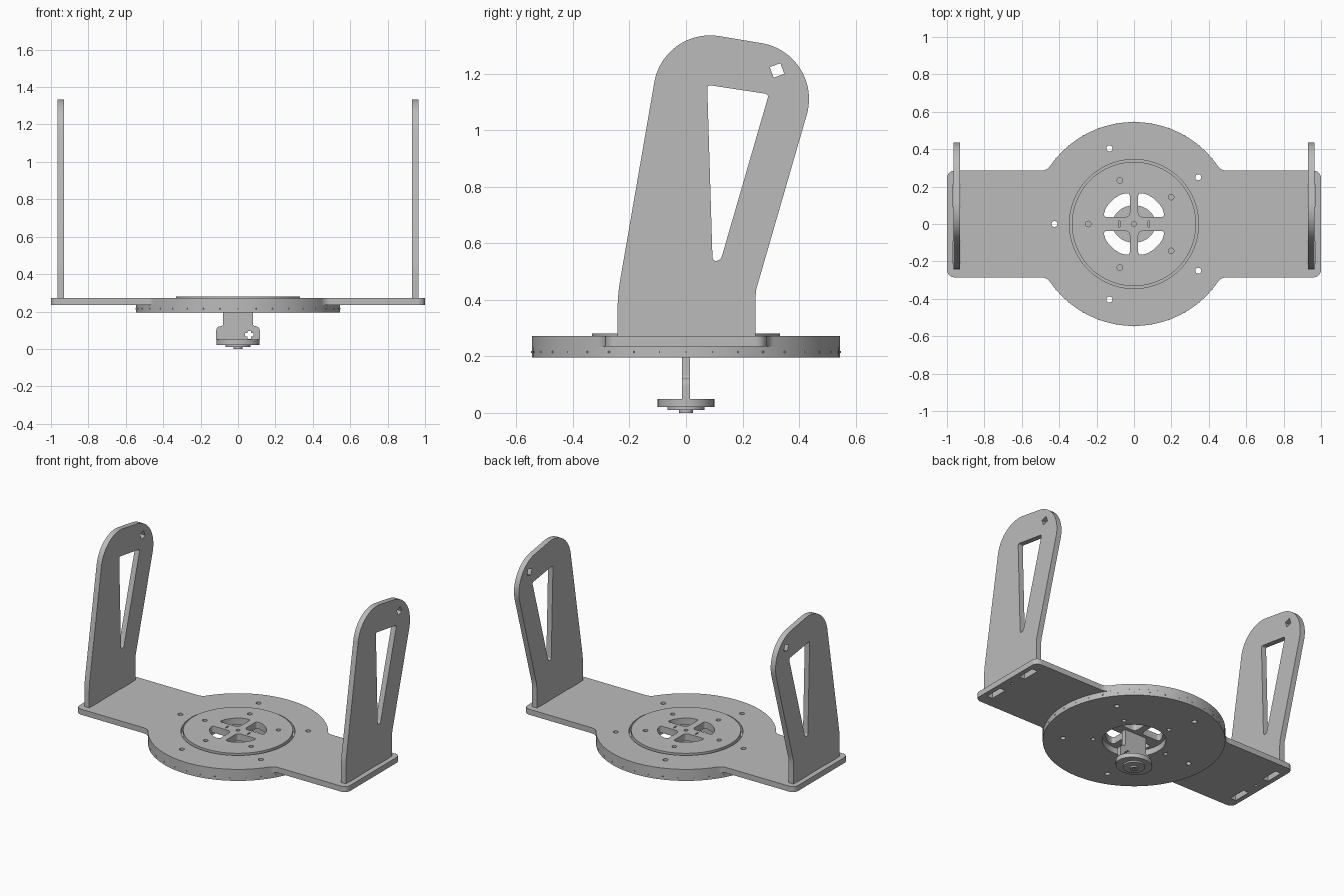
import bpy, bmesh
from math import sin, cos, radians, pi
from mathutils import Vector

scene = bpy.context.scene
cube = bpy.data.objects.get("Cube")
if cube:
    bpy.data.objects.remove(cube, do_unlink=True)

grey = bpy.data.materials.new("light grey")
grey.use_nodes = True
colour = (0.5, 0.5, 0.5, 1)
grey.diffuse_color = colour
for node in grey.node_tree.nodes:
    if node.type == 'BSDF_PRINCIPLED':
        node.inputs["Base Color"].default_value = colour


def arc(cx, cy, r, a0, a1, n=12):
    angles = [radians(a0 + (a1 - a0) * i / n) for i in range(n + 1)]
    return [(cx + r * cos(a), cy + r * sin(a)) for a in angles]


def circle(r, cx=0, cy=0, n=96, ry=None):
    return [(cx + r * cos(2 * pi * i / n), cy + (ry or r) * sin(2 * pi * i / n))
            for i in range(n)]


def rounded(corners, steps=6):
    """Outline from (u, v, trim) corners, each rounded by its trim length."""
    out = []
    for i, (u, v, trim) in enumerate(corners):
        p = Vector((u, v))
        if not trim:
            out.append((u, v))
            continue
        a = p + (Vector(corners[i - 1][:2]) - p).normalized() * trim
        b = p + (Vector(corners[(i + 1) % len(corners)][:2]) - p).normalized() * trim
        for k in range(steps + 1):
            t = k / steps
            out.append(tuple(a * (1 - t) ** 2 + p * 2 * t * (1 - t) + b * t * t))
    return out


def box(cu, cv, w, h, turn=0):
    c, s = cos(radians(turn)), sin(radians(turn))
    return [(cu + (x * c - y * s) * w / 2, cv + (x * s + y * c) * h / 2)
            for x, y in ((-1, -1), (1, -1), (1, 1), (-1, 1))]


def place(u, v, w, axis):
    return {'x': (w, u, v), 'y': (u, w, v), 'z': (u, v, w)}[axis]


def add_prism(bm, outline, lo, hi, axis='z'):
    low = [bm.verts.new(place(u, v, lo, axis)) for u, v in outline]
    high = [bm.verts.new(place(u, v, hi, axis)) for u, v in outline]
    n = len(outline)
    faces = [bm.faces.new(low[::-1]), bm.faces.new(high)]
    for i in range(n):
        j = (i + 1) % n
        faces.append(bm.faces.new((low[i], low[j], high[j], high[i])))
    bmesh.ops.recalc_face_normals(bm, faces=faces)


def solid(name, prisms):
    bm = bmesh.new()
    for prism in prisms:
        add_prism(bm, *prism)
    mesh = bpy.data.meshes.new(name)
    bm.to_mesh(mesh)
    bm.free()
    obj = bpy.data.objects.new(name, mesh)
    scene.collection.objects.link(obj)
    return obj


def part(name, prisms, cuts=()):
    """Extruded part with all cut prisms subtracted."""
    obj = solid(name, prisms)
    if cuts:
        cutter = solid("cutter", cuts)
        cutter.hide_render = True
        mod = obj.modifiers.new("cut", 'BOOLEAN')
        mod.operation, mod.solver, mod.object = 'DIFFERENCE', 'EXACT', cutter
        mod.use_self = True
        bpy.context.view_layer.update()
        graph = bpy.context.evaluated_depsgraph_get()
        mesh = bpy.data.meshes.new_from_object(obj.evaluated_get(graph))
        obj.modifiers.clear()
        obj.data = mesh
        bpy.data.objects.remove(cutter, do_unlink=True)
    obj.data.materials.clear()
    obj.data.materials.append(grey)
    bpy.ops.object.select_all(action='DESELECT')
    obj.select_set(True)
    bpy.context.view_layer.objects.active = obj
    bpy.ops.object.shade_smooth_by_angle(angle=radians(30))
    return obj


def hole_ring(ring, r, lo, hi):
    """Five holes evenly spaced on a ring."""
    return [(circle(r, ring * cos(radians(a)), ring * sin(radians(a)), 20), lo, hi)
            for a in range(36, 396, 72)]


# Base plate: round middle with two arms, bolt holes and tab slots
quarter = (arc(0.96, 0.245, 0.04, 0, 90) + arc(0.497, 0.345, 0.06, 270, 214.8)
           + arc(0, 0, 0.545, 34.8, 90, 24)[1:])
half = quarter + [(-x, y) for x, y in quarter[-2::-1]]
outline = half + [(-x, -y) for x, y in half]
plate_cuts = [(circle(0.345), 0.2, 0.3)] + hole_ring(0.425, 0.016, 0.2, 0.3)
for side in (-1, 1):
    for y in (-0.15, 0.15):
        plate_cuts.append((box(side * 0.948, y, 0.04, 0.12), 0.2, 0.3))
    plate_cuts.append((circle(0.01, side * 0.948, 0, 12), 0.2, 0.3))
part("base_plate", [(outline, 0.235, 0.272)], plate_cuts)

# Lower disc with central opening, bolt holes and pin holes around the rim
disc_cuts = [(circle(0.19), 0.1, 0.3)] + hole_ring(0.425, 0.016, 0.1, 0.3)
disc_cuts += hole_ring(0.245, 0.013, 0.1, 0.21)
disc = part("lower_disc", [(circle(0.545), 0.195, 0.235)], disc_cuts)

# Turntable: raised disc with four windows between the spokes
window = rounded([(0.022, 0.037, 0.03), (0.165, 0.037, 0.022)]
                 + [(x, y, 0) for x, y in arc(0, 0, 0.172, 27, 68)]
                 + [(0.022, 0.168, 0.022)])
table_cuts = [([(x * sx, y * sy) for x, y in window], 0.2, 0.3)
              for sx in (-1, 1) for sy in (-1, 1)]
table_cuts += hole_ring(0.245, 0.015, 0.25, 0.3)
table_cuts += [(box(x, 0, 0.008, 0.03), 0.26, 0.3) for x in (-0.08, 0.08)]
table_cuts.append((circle(0.013, n=16), 0.26, 0.3))
part("turntable", [(circle(0.332), 0.235, 0.28)], table_cuts)

# Hanging stem with a cross-shaped opening
right_edge = [(0.117, 0.05, 0), (0.117, 0.117, 0.022), (0.08, 0.125, 0.01), (0.08, 0.24, 0)]
stem = rounded(right_edge + [(-u, v, t) for u, v, t in right_edge[::-1]])
c, w = 0.044, 0.018
cross = [(-w, -c), (w, -c), (w, -w), (c, -w), (c, w), (w, w),
         (w, c), (-w, c), (-w, w), (-c, w), (-c, -w), (-w, -w)]
cross = [(0.06 + u / 2, 0.075 + v / 2) for u, v in cross]
part("stem", [(stem, -0.015, 0.015, 'y')], [(cross, -0.1, 0.1, 'y')])

# Stepped foot below the stem
part("foot_disc", [(circle(0.115, n=64, ry=0.1), 0.02, 0.05)])
part("foot_hub", [(circle(0.066, n=48), 0.01, 0.02)])
part("foot_pin", [(circle(0.024, n=32), 0, 0.01)], [(circle(0.01, n=16), -0.01, 0.006)])

# Leaning side uprights with a triangular window and a square hole
upright = ([(-0.242, 0.27)] + arc(0.44, 0.36, 0.682, 180, 172, 4)
           + arc(0.085, 1.135, 0.2, 170.6, 80.6, 24)
           + arc(0.235, 1.11, 0.2, 80.6, -16.1, 24)
           + [(0.258, 0.47), (0.248, 0.435), (0.245, 0.4), (0.245, 0.27)])
triangle = rounded([(0.075, 1.16, 0.015), (0.293, 1.127, 0.015),
                    (0.122, 0.537, 0.02), (0.094, 0.537, 0.015)])
for name, side in (("left_upright", 1), ("right_upright", -1)):
    x = side * 0.948
    part(name, [(upright, x - 0.018, x + 0.018, 'x')],
         [(triangle, x - 0.1, x + 0.1, 'x'),
          (box(0.322, 1.211, 0.04, 0.04, 20), x - 0.1, x + 0.1, 'x')])

# Tiny pins around the lower disc rim
pins = []
for i in range(36):
    a = 2 * pi * i / 36
    pins.append((circle(0.004, 0.5435 * cos(a), 0.5435 * sin(a), 8), 0.212, 0.218))
part("rim_pins", pins)
